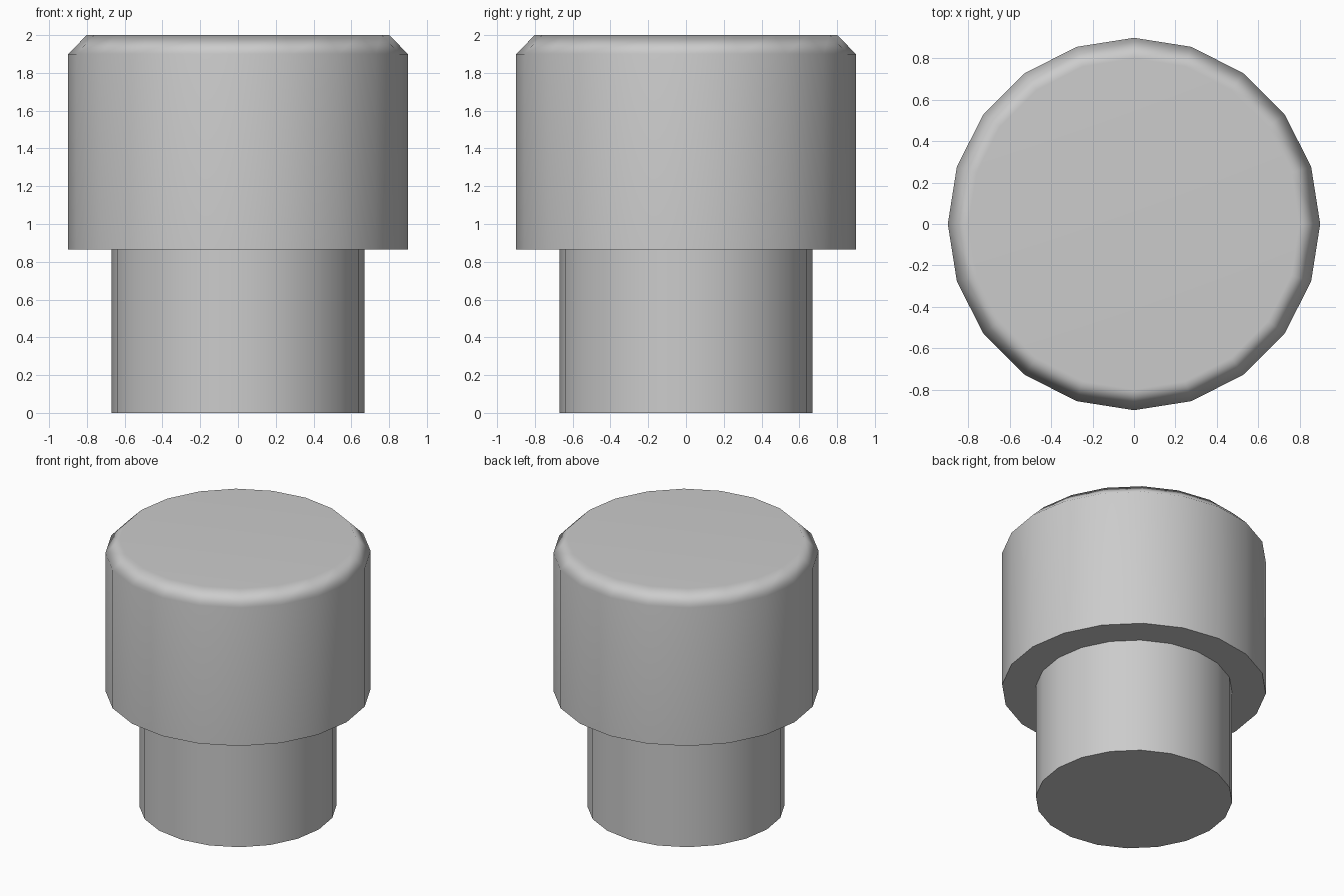
import bpy
import bmesh
from math import cos, sin, tau, radians

if "Cube" in bpy.data.objects:
    bpy.data.objects.remove(bpy.data.objects["Cube"])

SIDES = 20

# Stepped outline (radius, height): stem, shoulder, wide head, chamfered rim
profile = [(0.67, 0.0), (0.67, 0.865), (0.90, 0.865), (0.90, 1.90), (0.80, 2.0)]

# Turn the outline into a closed 20-sided solid
bm = bmesh.new()
rings = [[bm.verts.new((r * cos(tau * i / SIDES), r * sin(tau * i / SIDES), z))
          for i in range(SIDES)] for r, z in profile]
for low, high in zip(rings, rings[1:]):
    for i in range(SIDES):
        j = (i + 1) % SIDES
        bm.faces.new((low[i], low[j], high[j], high[i]))
bm.faces.new(rings[0][::-1])
bm.faces.new(rings[-1])

mesh = bpy.data.meshes.new("stepped_plug")
bm.to_mesh(mesh)
bm.free()
plug = bpy.data.objects.new("stepped_plug", mesh)
bpy.context.collection.objects.link(plug)

# Smooth sides and rim, crisp shoulder and base
bpy.context.view_layer.objects.active = plug
plug.select_set(True)
bpy.ops.object.shade_smooth_by_angle(angle=radians(50))

# Keep the top cap flat while the chamfer blends like a rounded rim
weighted = plug.modifiers.new("flat_cap_normals", 'WEIGHTED_NORMAL')
weighted.keep_sharp = True
